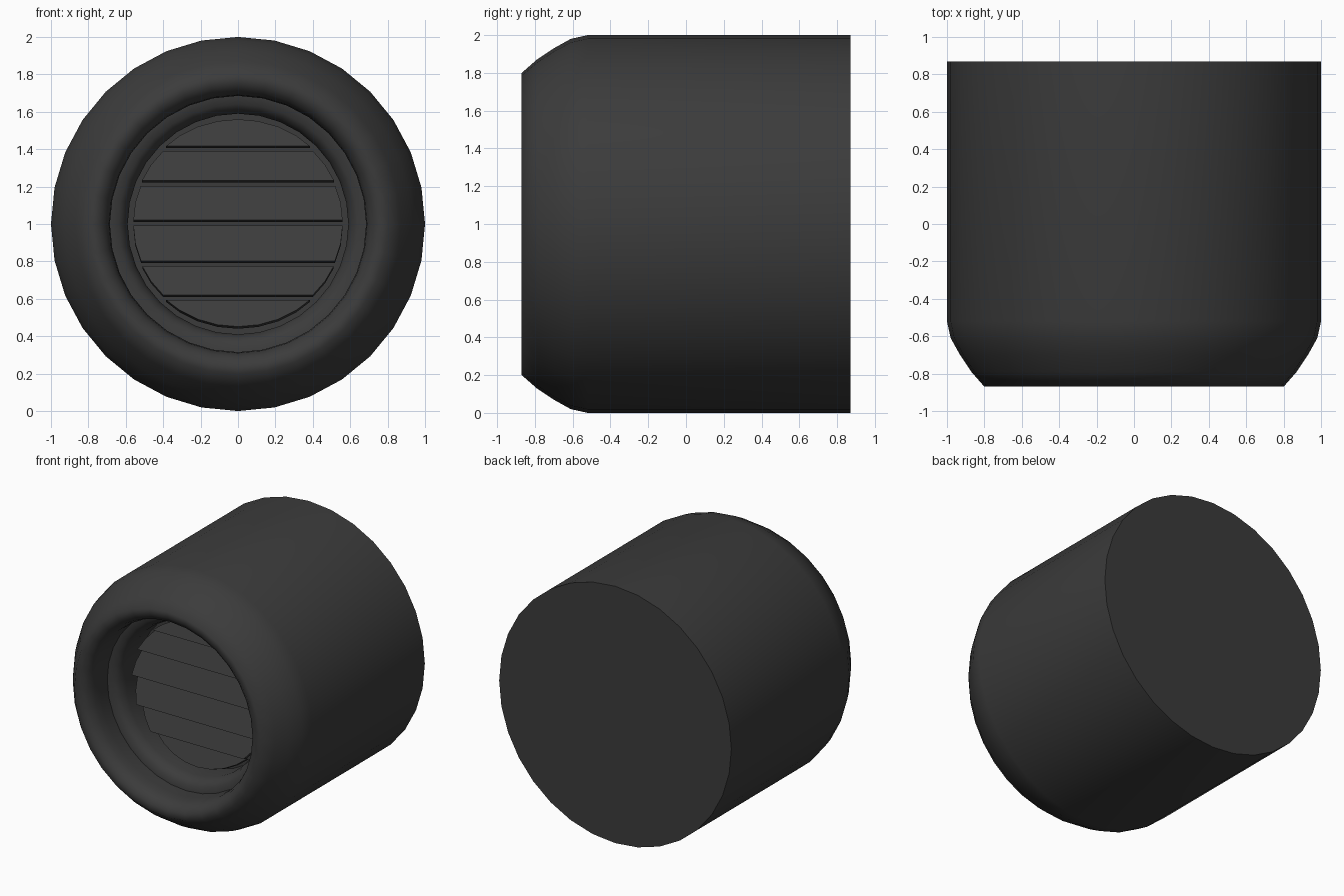
import bpy, bmesh, math
from mathutils import Matrix, Vector

SIDES = 32
CENTRE_Z = 1.0

cube = bpy.data.objects.get("Cube")
if cube:
    bpy.data.objects.remove(cube, do_unlink=True)

charcoal = bpy.data.materials.new("charcoal")
charcoal.use_nodes = True
charcoal.diffuse_color = (0.044, 0.044, 0.044, 1)
shader = charcoal.node_tree.nodes["Principled BSDF"]
shader.inputs["Base Color"].default_value = charcoal.diffuse_color
shader.inputs["Roughness"].default_value = 0.7


def add_object(name, bm):
    bmesh.ops.recalc_face_normals(bm, faces=bm.faces)
    mesh = bpy.data.meshes.new(name)
    bm.to_mesh(mesh)
    bm.free()
    mesh.materials.append(charcoal)
    obj = bpy.data.objects.new(name, mesh)
    bpy.context.collection.objects.link(obj)


def lathe(name, profile):
    """Turn (radius, y, sharp) rings around the y axis and cap both ends."""
    bm = bmesh.new()
    rings = []
    for radius, y, _ in profile:
        angles = [math.tau * i / SIDES for i in range(SIDES)]
        rings.append([bm.verts.new((radius * math.cos(a), y,
                                    CENTRE_Z + radius * math.sin(a))) for a in angles])
    for a, b in zip(rings, rings[1:]):
        for i in range(SIDES):
            j = (i + 1) % SIDES
            bm.faces.new((a[i], a[j], b[j], b[i])).smooth = True
    for ring in (rings[0], rings[-1]):
        bm.faces.new(ring)
    for ring, (_, _, sharp) in zip(rings, profile):
        if sharp:
            for i in range(SIDES):
                bm.edges.get((ring[i], ring[(i + 1) % SIDES])).smooth = False
    add_object(name, bm)


# Housing: plain barrel, rounded front lip, stepped inner lip and recess floor
lathe("housing", [
    (1.0, 0.87, True),
    (1.0, -0.52, False), (0.98, -0.61, False), (0.93, -0.70, False),
    (0.87, -0.79, False), (0.80, -0.87, False),
    (0.75, -0.865, False), (0.71, -0.835, False), (0.69, -0.78, False),
    (0.685, -0.72, False), (0.685, -0.63, True),
    (0.64, -0.625, False), (0.605, -0.59, False), (0.59, -0.54, False),
    (0.59, -0.38, True),
])


def louver(name, low, high, radius=0.56, thickness=0.03, tilt=22, y=-0.46):
    """Cut a band from a thin disc and tip its lower edge forward."""
    bm = bmesh.new()
    bmesh.ops.create_cone(bm, cap_ends=True, segments=SIDES, radius1=radius,
                          radius2=radius, depth=thickness,
                          matrix=Matrix.Rotation(math.pi / 2, 4, 'X'))
    for height, side in ((low, -1), (high, 1)):
        bmesh.ops.bisect_plane(
            bm, geom=bm.verts[:] + bm.edges[:] + bm.faces[:],
            plane_co=(0, 0, height), plane_no=(0, 0, side), clear_outer=True)
        bmesh.ops.holes_fill(bm, edges=[e for e in bm.edges if e.is_boundary])
    pivot = Vector((0, 0, (max(low, -radius) + min(high, radius)) / 2))
    bmesh.ops.rotate(bm, verts=bm.verts, cent=pivot,
                     matrix=Matrix.Rotation(math.radians(-tilt), 3, 'X'))
    bmesh.ops.translate(bm, verts=bm.verts, vec=(0, y, CENTRE_Z))
    add_object(name, bm)


# Louvers: six tilted slats filling the round opening, with narrow gaps
GAP = 0.015
cuts = [-0.6, -0.39, -0.21, 0.01, 0.22, 0.405, 0.6]
for n, (low, high) in enumerate(zip(cuts, cuts[1:]), 1):
    louver(f"louver_{n}", low, high - GAP)
